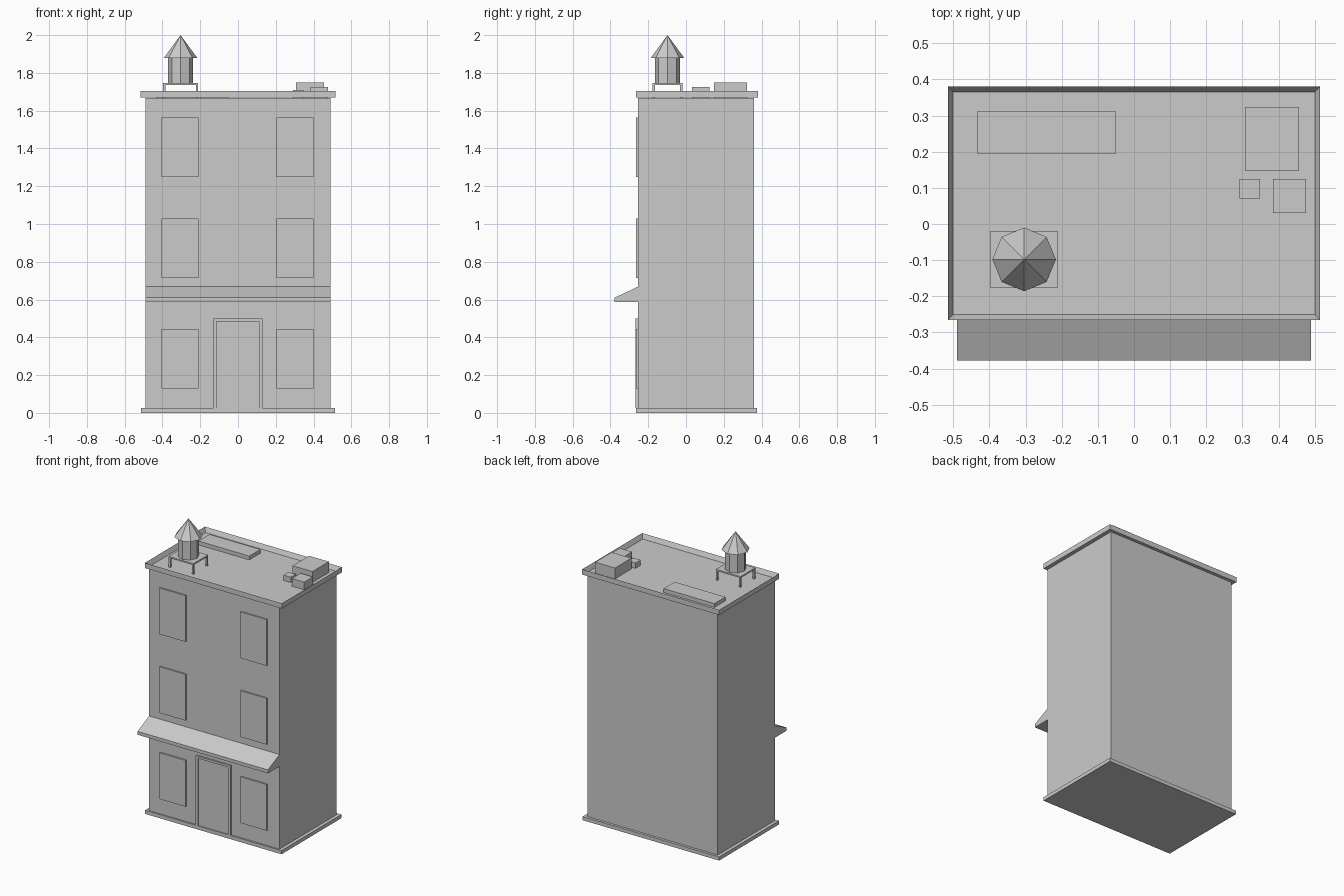
import bpy, bmesh, math

if "Cube" in bpy.data.objects:
    bpy.data.objects.remove(bpy.data.objects["Cube"])


def finish(name, bm):
    bmesh.ops.recalc_face_normals(bm, faces=bm.faces)
    mesh = bpy.data.meshes.new(name)
    bm.to_mesh(mesh)
    bm.free()
    ob = bpy.data.objects.new(name, mesh)
    bpy.context.collection.objects.link(ob)
    return ob


def box(name, x, y, z):
    bm = bmesh.new()
    bmesh.ops.create_cube(bm, size=1)
    for v in bm.verts:
        v.co = [(a + b) / 2 + c * (b - a) for c, (a, b) in zip(v.co, (x, y, z))]
    return finish(name, bm)


def prism(name, points, move):
    """Extrude a closed outline along the vector move."""
    bm = bmesh.new()
    face = bm.faces.new([bm.verts.new(p) for p in points])
    new = bmesh.ops.extrude_face_region(bm, geom=[face], use_keep_orig=True)["geom"]
    bmesh.ops.translate(bm, vec=move, verts=[g for g in new if isinstance(g, bmesh.types.BMVert)])
    return finish(name, bm)


def cone(name, r1, r2, z0, z1, cx, cy):
    bm = bmesh.new()
    bmesh.ops.create_cone(bm, cap_ends=True, segments=8, radius1=r1, radius2=r2, depth=z1 - z0)
    bmesh.ops.translate(bm, vec=(cx, cy, (z0 + z1) / 2), verts=bm.verts)
    return finish(name, bm)


# Main block and plinth
FRONT, ROOF = -0.255, 1.668
box("building_body", (-0.49, 0.49), (FRONT, 0.36), (0, ROOF))
box("plinth", (-0.513, 0.513), (-0.265, 0.377), (0, 0.025))

# Roof slab with a parapet made by insetting and lowering its top
parapet = box("roof_parapet", (-0.515, 0.515), (-0.265, 0.38), (1.67, 1.705))
bm = bmesh.new()
bm.from_mesh(parapet.data)
bm.faces.ensure_lookup_table()
top = max(bm.faces, key=lambda f: f.calc_center_median().z)
bmesh.ops.inset_region(bm, faces=[top], thickness=0.021)
for v in top.verts:
    v.co.z = 1.674
bm.to_mesh(parapet.data)
bm.free()

# Windows, three floors on both sides
for floor, z in enumerate((0.13, 0.715, 1.25)):
    for side, x in (("left", -0.406), ("right", 0.204)):
        box(f"window_{side}_{floor}", (x, x + 0.197), (-0.265, FRONT + 0.01), (z, z + 0.314))

# Door with surrounding frame
prism("door_frame", [(x, -0.267, z) for x, z in (
    (-0.131, 0.025), (-0.131, 0.499), (0.129, 0.499), (0.129, 0.025),
    (0.112, 0.025), (0.112, 0.484), (-0.114, 0.484), (-0.114, 0.025))], (0, 0.02, 0))
box("door", (-0.114, 0.112), (-0.259, FRONT + 0.01), (0.025, 0.484))

# Awning
prism("awning", [(-0.49, y, z) for y, z in (
    (FRONT, 0.668), (-0.378, 0.61), (-0.378, 0.587), (FRONT, 0.587))], (0.98, 0, 0))

# Roof boxes
box("skylight", (-0.433, -0.051), (0.194, 0.313), (ROOF, 1.7))
box("large_roof_unit", (0.307, 0.456), (0.147, 0.324), (ROOF, 1.748))
box("medium_roof_unit", (0.384, 0.476), (0.031, 0.125), (ROOF, 1.726))
box("small_roof_unit", (0.292, 0.348), (0.07, 0.125), (ROOF, 1.71))

# Water tank on a four-legged stand
TX, TY = -0.304, -0.098
box("tank_platform", (TX - 0.093, TX + 0.093), (TY - 0.079, TY + 0.079), (1.737, 1.747))
for i in (-1, 1):
    for j in (-1, 1):
        x, y = TX + i * 0.087, TY + j * 0.073
        box("tank_leg", (x - 0.006, x + 0.006), (y - 0.006, y + 0.006), (ROOF, 1.74))
cone("water_tank", 0.066, 0.066, 1.745, 1.885, TX, TY)
cone("tank_roof", 0.088, 0, 1.88, 2.0, TX, TY)
